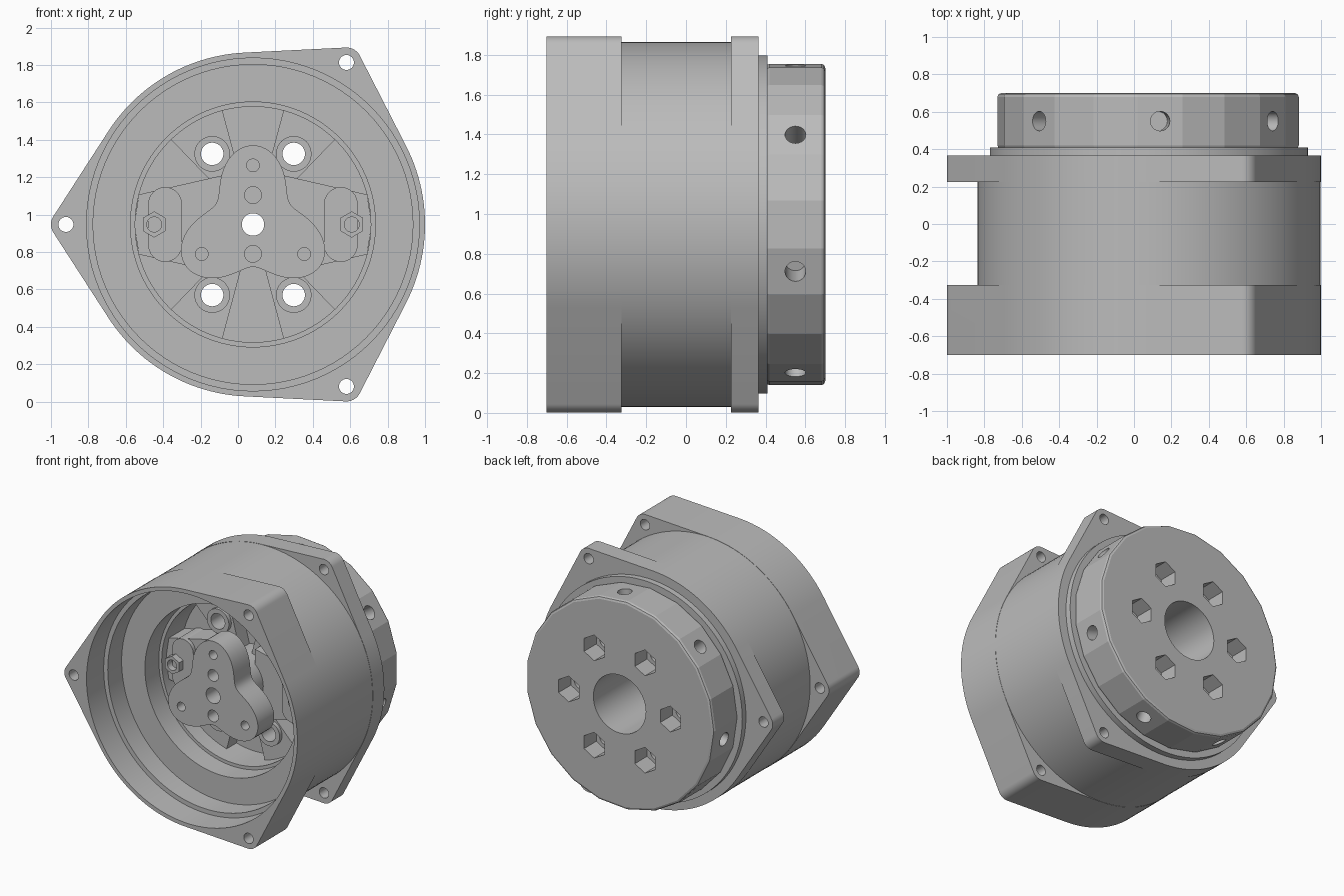
import bpy
import bmesh
from math import sin, cos, radians, acos, degrees
from mathutils import Matrix, Vector

CX, CZ = 0.08, 0.947      # shared axis, running along y
EARS = (60, 180, 300)

if "Cube" in bpy.data.objects:
    bpy.data.objects.remove(bpy.data.objects["Cube"])

grey = bpy.data.materials.new("plain_grey")
grey.use_nodes = True
grey.diffuse_color = (0.5, 0.5, 0.5, 1)
grey.node_tree.nodes["Principled BSDF"].inputs["Base Color"].default_value = (0.5, 0.5, 0.5, 1)


def polar(r, a):
    return (r * cos(radians(a)), r * sin(radians(a)))


def arc(r, a0, a1, n, centre=(0, 0)):
    pts = [polar(r, a0 + (a1 - a0) * i / n) for i in range(n + 1)]
    return [(centre[0] + u, centre[1] + v) for u, v in pts]


def circle(r, n=96, centre=(0, 0), start=0):
    return arc(r, start, start + 360, n, centre)[:-1]


def prism(name, pts, y0, y1, place=None):
    """Extrude an outline around the axis from y0 to y1."""
    bm = bmesh.new()
    face = bm.faces.new([bm.verts.new((u, y0, v)) for u, v in pts])
    ext = bmesh.ops.extrude_face_region(bm, geom=[face])
    moved = [g for g in ext["geom"] if isinstance(g, bmesh.types.BMVert)]
    bmesh.ops.translate(bm, verts=moved, vec=(0, y1 - y0, 0))
    bmesh.ops.recalc_face_normals(bm, faces=bm.faces)
    bm.transform(Matrix.Translation(Vector((CX, 0, CZ))) @ (place or Matrix()))
    mesh = bpy.data.meshes.new(name)
    bm.to_mesh(mesh)
    bm.free()
    mesh.materials.append(grey)
    ob = bpy.data.objects.new(name, mesh)
    bpy.context.collection.objects.link(ob)
    return ob


def activate(ob):
    bpy.ops.object.select_all(action="DESELECT")
    ob.select_set(True)
    bpy.context.view_layer.objects.active = ob


def cut(ob, *cutters):
    for c in cutters:
        mod = ob.modifiers.new("cut", "BOOLEAN")
        mod.operation, mod.solver, mod.object = "DIFFERENCE", "EXACT", c
        activate(ob)
        bpy.ops.object.modifier_apply(modifier=mod.name)
        bpy.data.objects.remove(c)


def hole(r, y0, y1, centre=(0, 0), n=32):
    return prism("cutter", circle(r, n, centre), y0, y1)


def smooth(ob, angle=30):
    activate(ob)
    bpy.ops.object.shade_smooth_by_angle(angle=radians(angle))


# Housing: round body with three tangent ears, necked down between two flanges
spread = degrees(acos(0.84))
outline = []
for a in EARS:
    outline += arc(0.08, a - spread, a + spread, 12, polar(1, a))
    outline += arc(0.92, a + spread, a + 120 - spread, 24)
housing = prism("housing", outline, -0.70, 0.365)
neck = prism("cutter", circle(1.4), -0.325, 0.225)
cut(neck, hole(0.918, -1, 1, n=132))
cut(housing, neck)
for radius, depth in ((0.89, -0.49), (0.855, -0.32), (0.655, -0.15), (0.63, 0.5)):
    cut(housing, hole(radius, -0.9, depth, n=96))
for a in EARS:
    cut(housing, hole(0.04, -1, 1, polar(1, a)))
smooth(housing)

# Collar behind the housing
collar = prism("rear_collar", circle(0.85), 0.36, 0.41)
cut(collar, hole(0.6, 0, 1, n=96))
smooth(collar)

# Rear disc: faceted, with hexagonal pockets and radial holes
disc = prism("rear_disc", circle(0.81, 21, start=180), 0.40, 0.70)
bev = disc.modifiers.new("edge", "BEVEL")
bev.width, bev.segments, bev.limit_method = 0.02, 2, "ANGLE"
bev.angle_limit = radians(40)
activate(disc)
bpy.ops.object.modifier_apply(modifier=bev.name)
cut(disc, hole(0.225, 0, 1, n=64))
for k in range(6):
    spot = polar(0.436, 60 * k)
    cut(disc, prism("cutter", circle(0.1, 6, spot, 30), 0.55, 0.9))
    cut(disc, hole(0.06, 0, 1, spot))
for k in range(7):
    a = radians(34.286 + 360 / 7 * k)
    aim = (Matrix.Translation((0, 0.55, 0)) @ Matrix.Rotation(-a, 4, "Y")
           @ Matrix.Rotation(radians(-90), 4, "Z"))
    cut(disc, prism("cutter", circle(0.052, 32), 0.62, 0.95, aim))
smooth(disc, 14)

# Inner plate closing the housing
plate = prism("inner_plate", circle(0.64), 0.10, 0.42)
cut(plate, hole(0.225, 0.2, 1, n=64), hole(0.06, -1, 1))
for k in range(6):
    cut(plate, hole(0.06, -1, 1, polar(0.436, 60 * k)))
smooth(plate)

# Diagonal spokes with a raised boss around each bolt hole
for a in (60, 120, 240, 300):
    spot = polar(0.436, a)
    lean = 0.5 if a in (60, 240) else -0.5
    wedge = arc(0.64, a + lean - 14.5, a + lean + 14.5, 10)
    wedge += arc(0.12, a + lean + 14.5, a + lean - 14.5, 4)
    spoke = prism("spoke", wedge, -0.02, 0.11)
    boss = prism("bolt_boss", circle(0.095, 32, spot), -0.05, 0.11)
    for part in (spoke, boss):
        cut(part, hole(0.06, -1, 1, spot))
        smooth(part)

# Side arms with rounded pads, nuts and bolt sockets
for s in (-1, 1):
    arm_pts = [(s * 0.13, -0.27), (s * 0.61, -0.16), (s * 0.635, 0),
               (s * 0.61, 0.16), (s * 0.13, 0.27)]
    arm = prism("side_arm", arm_pts, -0.09, 0.11)
    pad_pts = (arc(0.09, 0, 180, 12, (s * 0.47, 0.11))
               + arc(0.09, 180, 360, 12, (s * 0.47, -0.11)))
    pad = prism("arm_pad", pad_pts, -0.12, 0.11)
    nut = prism("arm_nut", circle(0.07, 6, (s * 0.528, 0), 30), -0.17, -0.08)
    cut(nut, hole(0.04, -1, -0.11, (s * 0.528, 0)))
    cut(arm, hole(0.06, -1, 1))
    for part in (arm, pad, nut):
        smooth(part)

# Central hub
hub = prism("hub", circle(0.2, 64), -0.25, 0.11)
cut(hub, hole(0.06, -1, 1))
smooth(hub)

# Three-lobed front plate
lobes = [polar(0.325 + 0.098 * cos(radians(3 * (a - 90))), a) for a in range(0, 360, 3)]
spider = prism("lobed_plate", lobes, -0.42, -0.22)
cut(spider, hole(0.06, -1, 1))
for a in (90, 270):
    cut(spider, hole(0.045, -1, -0.3, polar(0.157, a)))
for a in (90, 210, 330):
    cut(spider, hole(0.034, -1, -0.3, polar(0.316, a)))
smooth(spider)
